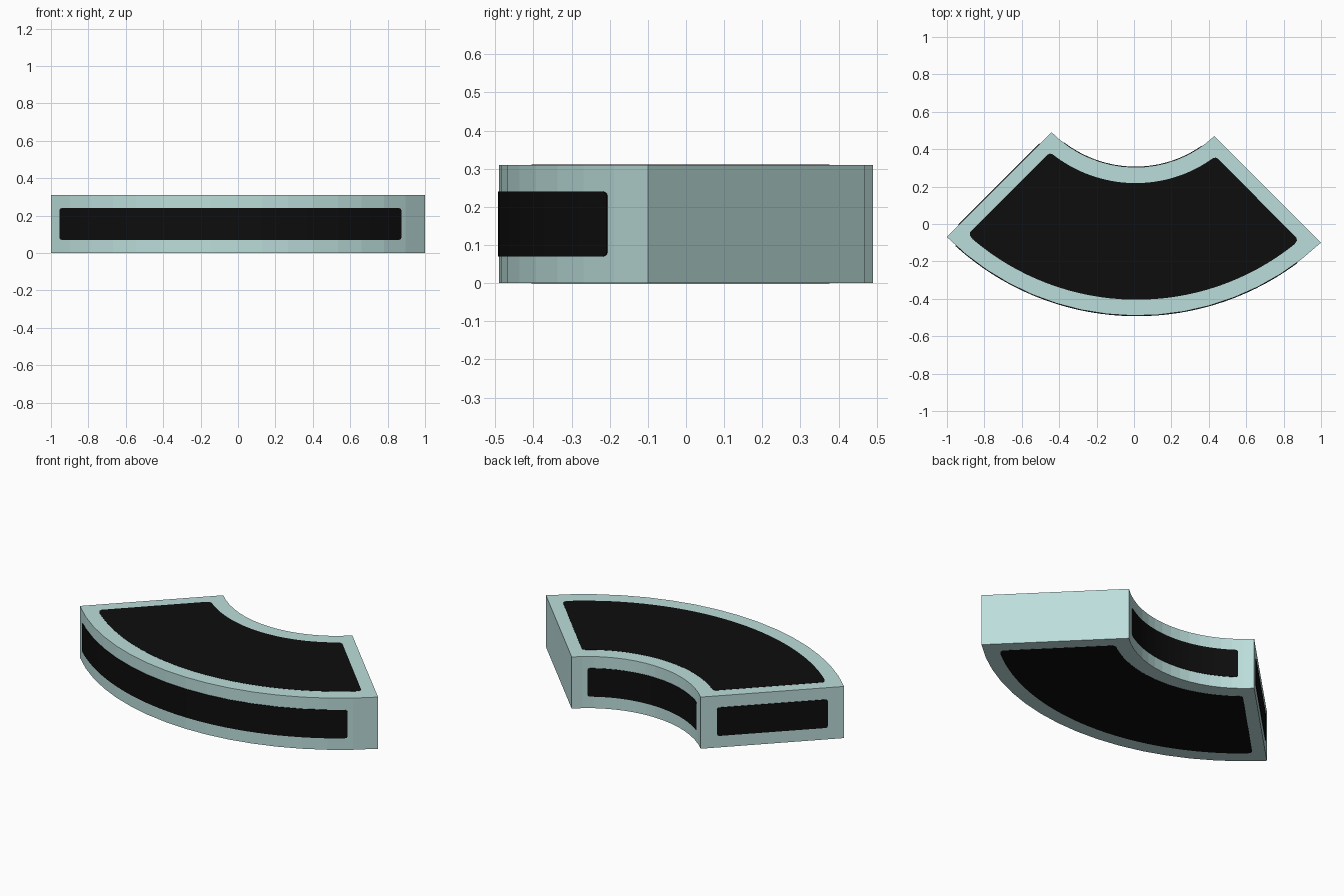
import bpy, bmesh, math

if "Cube" in bpy.data.objects:
    bpy.data.objects.remove(bpy.data.objects["Cube"])

CX, CY = 0.015, 0.947      # centre of the bend
R0, R1 = 0.645, 1.437      # inner and outer radius
H = 0.31


def material(name, rgb):
    m = bpy.data.materials.new(name)
    m.diffuse_color = (*rgb, 1)
    m.use_nodes = True
    m.node_tree.nodes["Principled BSDF"].inputs["Base Color"].default_value = m.diffuse_color
    return m


TEAL = material("pale teal", (0.50, 0.73, 0.71))
BLACK = material("black", (0.004, 0.004, 0.004))


def polar(u, r):
    """Point in plan: u runs 0..1 from the left end to the right end."""
    t = (r - R0) / (R1 - R0)
    a = math.radians(225 + (86 + 2.25 * t) * u)
    r -= 0.013 * u ** 3 * (1 - t)
    return CX + r * math.cos(a), CY + r * math.sin(a)


def sweep(name, sections, mat):
    """Closed solid from a row of four-point sections."""
    bm = bmesh.new()
    rings = [[bm.verts.new(p) for p in s] for s in sections]
    for a, b in zip(rings, rings[1:]):
        for i in range(4):
            j = (i + 1) % 4
            bm.faces.new((a[i], a[j], b[j], b[i]))
    bm.faces.new(rings[0])
    bm.faces.new(rings[-1])
    bmesh.ops.recalc_face_normals(bm, faces=bm.faces)
    me = bpy.data.meshes.new(name)
    bm.to_mesh(me)
    bm.free()
    me.materials.append(mat)
    ob = bpy.data.objects.new(name, me)
    bpy.context.collection.objects.link(ob)
    return ob


def panel(name, place, u0, u1, v0, v1, cu, n, steps=32, cv=0.02):
    """Thin plate with softened corners, laid on a surface by place(u, v, n)."""
    cols = [(u0, cv), (u0 + 0.3 * cu, 0.3 * cv)]
    cols += [(u0 + cu + (u1 - u0 - 2 * cu) * i / steps, 0) for i in range(steps + 1)]
    cols += [(u1 - 0.3 * cu, 0.3 * cv), (u1, cv)]
    sections = [[place(u, v0 + k, -n), place(u, v1 - k, -n),
                 place(u, v1 - k, n), place(u, v0 + k, n)] for u, k in cols]
    return sweep(name, sections, BLACK)


# Curved body
N = 16
body = []
for i in range(N + 1):
    a, b = polar(i / N, R0), polar(i / N, R1)
    body.append([(*a, 0), (*b, 0), (*b, H), (*a, H)])
sweep("curved_body", body, TEAL)


# Surface mappings
def flat(z, sign):
    def place(u, r, n):
        m = 0.07 / (r * 1.52)          # constant margin along both ends
        return (*polar(m + u * (1 - 2 * m), r), z + sign * n)
    return place


def wall(r, sign):
    return lambda u, z, n: (*polar(u, r + sign * n), z)


def end(u, sign):
    return lambda r, z, n: (*polar(u + sign * n / r, r), z)


# Top and bottom panels
panel("top_panel", flat(H, 1), 0, 1, 0.73, 1.352, 0.018, 0.001)
panel("bottom_panel", flat(0, -1), 0, 1, 0.73, 1.352, 0.018, 0.001)

# Outer and inner curved wall panels
panel("outer_wall_panel", wall(R1, 1), 0.03, 0.925, 0.07, 0.24, 0.008, 0.003, cv=0.012)
panel("inner_wall_panel", wall(R0, -1), 0.09, 0.91, 0.07, 0.24, 0.012, 0.003, cv=0.012)

# End panels
for name, u, s in (("left_end_panel", 0, -1), ("right_end_panel", 1, 1)):
    panel(name, end(u, s), 0.735, 1.347, 0.07, 0.24, 0.012, 0.002, steps=1, cv=0.012)
